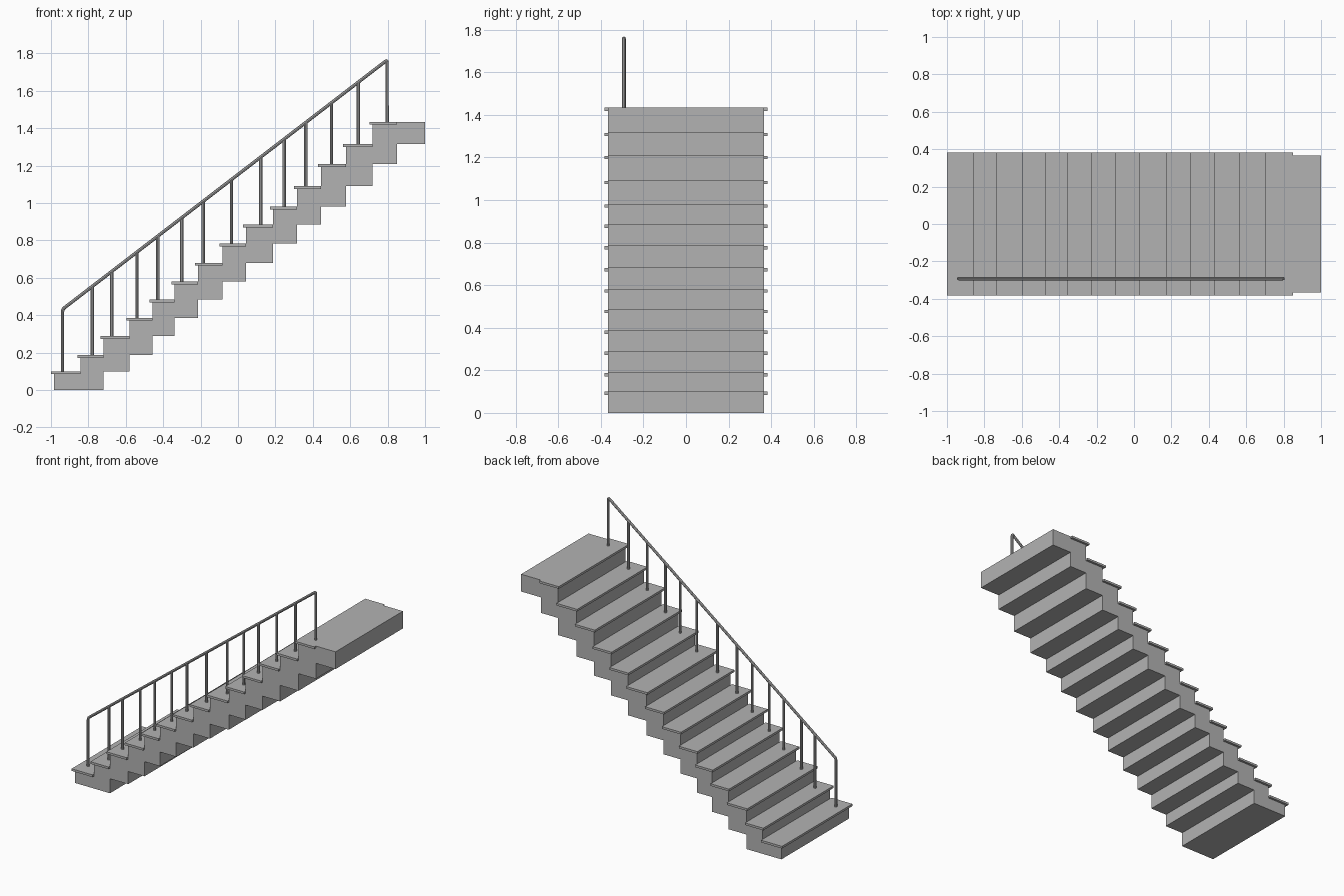
import bpy
import bmesh
from mathutils import Vector

cube = bpy.data.objects.get("Cube")
if cube:
    bpy.data.objects.remove(cube, do_unlink=True)

# Step layout: front edge and top height of each tread, and post positions
TREAD_X = [-1, -.857, -.735, -.596, -.472, -.355, -.23, -.1, .027, .171, .299, .427, .562, .702]
TOP_Z = [.1, .187, .288, .386, .484, .58, .68, .783, .884, .98, 1.09, 1.208, 1.315, 1.434]
POST_X = [-.78, -.675, -.54, -.43, -.3, -.185, -.035, .122, .248, .362, .5, .642]
NOSING, THICK = .016, .015
BODY_HALF, TREAD_HALF = .367, .383
RAIL_Y, RADIUS = -.292, .009
LANDING_X, END_X = .85, 1.0
RAIL_START, RAIL_END = Vector((-.938, RAIL_Y, .432)), Vector((.797, RAIL_Y, 1.764))
risers = [x + NOSING for x in TREAD_X] + [LANDING_X]

grey = bpy.data.materials.new("plain_grey")
grey.use_nodes = True
COLOUR = (.45, .45, .45, 1)
grey.diffuse_color = COLOUR
grey.node_tree.nodes["Principled BSDF"].inputs["Base Color"].default_value = COLOUR


def add_mesh(name, bm):
    bmesh.ops.recalc_face_normals(bm, faces=bm.faces)
    mesh = bpy.data.meshes.new(name)
    bm.to_mesh(mesh)
    bm.free()
    mesh.materials.append(grey)
    obj = bpy.data.objects.new(name, mesh)
    bpy.context.collection.objects.link(obj)
    return obj


def extrude_profile(name, points, half):
    """Extrude an x-z outline along y, symmetric about the middle."""
    bm = bmesh.new()
    face = bm.faces.new([bm.verts.new((x, -half, z)) for x, z in points])
    new = bmesh.ops.extrude_face_region(bm, geom=[face])["geom"]
    verts = [v for v in new if isinstance(v, bmesh.types.BMVert)]
    bmesh.ops.translate(bm, verts=verts, vec=(0, 2 * half, 0))
    return add_mesh(name, bm)


def tube(name, points):
    """Sweep a round bar along a path and turn it into a mesh."""
    curve = bpy.data.curves.new(name, "CURVE")
    curve.dimensions = "3D"
    curve.bevel_depth = RADIUS
    curve.bevel_resolution = 2
    curve.use_fill_caps = True
    spline = curve.splines.new("POLY")
    spline.points.add(len(points) - 1)
    for p, co in zip(spline.points, points):
        p.co = (*co, 1)
    curve.materials.append(grey)
    obj = bpy.data.objects.new(name, curve)
    bpy.context.collection.objects.link(obj)
    bpy.ops.object.select_all(action="DESELECT")
    obj.select_set(True)
    bpy.context.view_layer.objects.active = obj
    bpy.ops.object.convert(target="MESH")
    bpy.ops.object.shade_smooth_by_angle()


# Stair body: stepped top, landing, stepped underside
outline = []
floor = 0
for x, z in zip(risers, TOP_Z):
    outline += [(x, floor), (x, z - THICK)]
    floor = z - THICK
outline += [(LANDING_X, floor), (LANDING_X, TOP_Z[-1]), (END_X, TOP_Z[-1]), (END_X, TOP_Z[-2])]
for i in reversed(range(len(TOP_Z) - 1)):
    outline += [(risers[i + 2], TOP_Z[i]), (risers[i + 2], TOP_Z[i - 1] if i else 0)]
extrude_profile("stair_body", outline, BODY_HALF)

# Treads: thin slabs overhanging the front and both sides
for i, (x, z) in enumerate(zip(TREAD_X, TOP_Z)):
    back = risers[i + 1]
    extrude_profile(f"tread_{i + 1}", [(x, z - THICK), (back, z - THICK), (back, z), (x, z)], TREAD_HALF)


# Handrail with its two end posts, corners softly rounded
def rounded(before, corner, after, size=.012):
    a = corner + (before - corner).normalized() * size
    b = corner + (after - corner).normalized() * size
    return [a.lerp(corner, t).lerp(corner.lerp(b, t), t) for t in (0, .33, .67, 1)]


foot = Vector((RAIL_START.x, RAIL_Y, TOP_Z[0] - .005))
head = Vector((RAIL_END.x, RAIL_Y, TOP_Z[-1] - .005))
tube("handrail", [foot] + rounded(foot, RAIL_START, RAIL_END)
     + rounded(RAIL_START, RAIL_END, head) + [head])

# Posts between each tread and the rail
for i, x in enumerate(POST_X):
    t = (x - RAIL_START.x) / (RAIL_END.x - RAIL_START.x)
    top = RAIL_START.lerp(RAIL_END, t)
    tube(f"post_{i + 1}", [Vector((x, RAIL_Y, TOP_Z[i + 1] - .005)), top])
